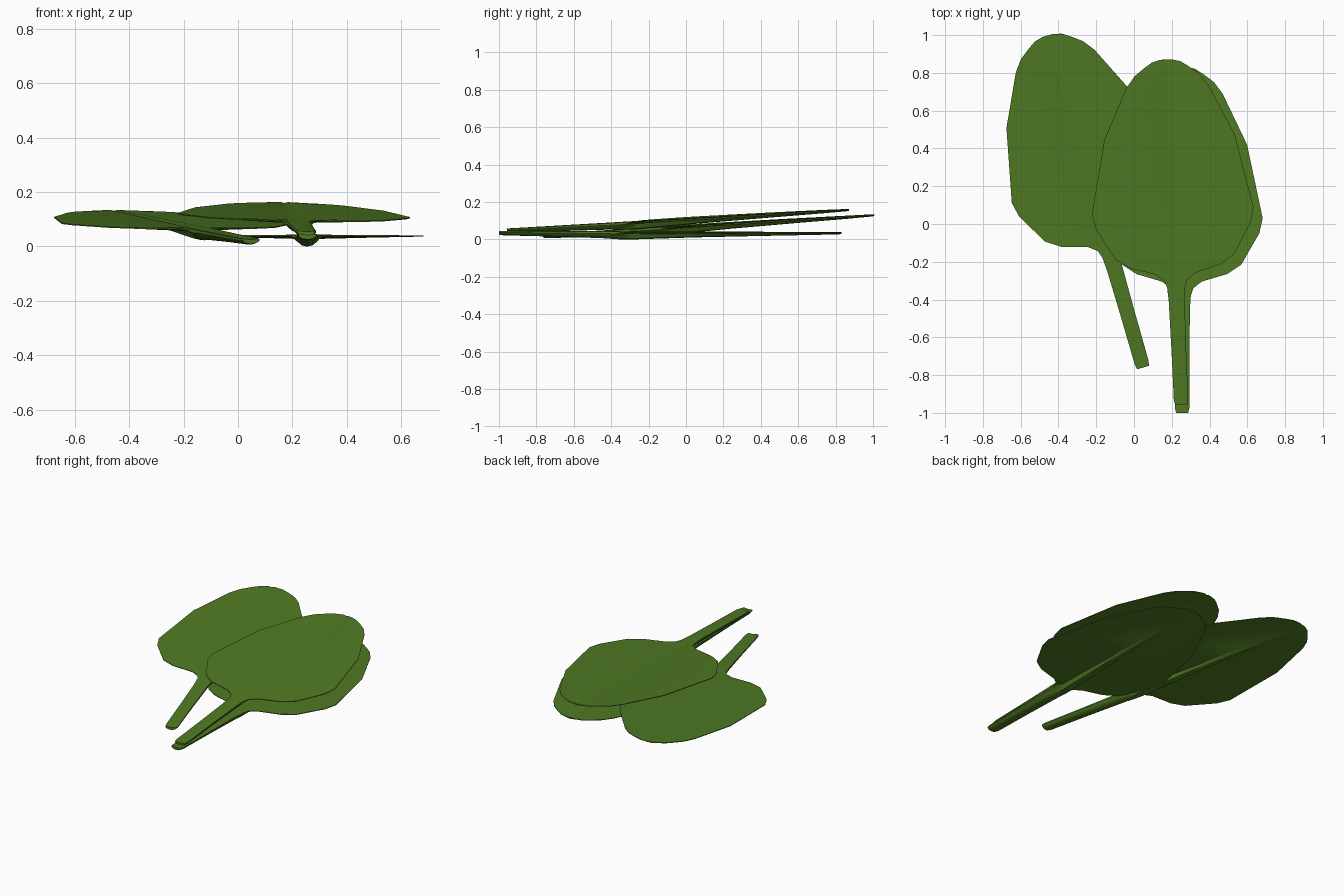
import bpy, bmesh
from math import radians
from mathutils import Matrix

if "Cube" in bpy.data.objects:
    bpy.data.objects.remove(bpy.data.objects["Cube"])

# One flat green
green = bpy.data.materials.new("leaf green")
green.diffuse_color = (0.080, 0.195, 0.017, 1)
green.use_nodes = True
green.node_tree.nodes["Principled BSDF"].inputs["Base Color"].default_value = green.diffuse_color

# Stations along the leaf: (distance from stem end, half width, midrib depth)
STATIONS = [
    (0.0, 0.032, 0.018), (0.025, 0.038, 0.022), (0.30, 0.039, 0.028),
    (0.55, 0.042, 0.035), (0.62, 0.047, 0.040), (0.66, 0.060, 0.042),
    (0.695, 0.105, 0.042), (0.735, 0.24, 0.041), (0.785, 0.315, 0.039),
    (0.95, 0.41, 0.033), (1.03, 0.428, 0.030), (1.42, 0.346, 0.020),
    (1.69, 0.217, 0.014), (1.75, 0.172, 0.012), (1.79, 0.120, 0.011),
    (1.82, 0.075, 0.010), (1.832, 0.030, 0.009),
]


def section(y, w, d):
    """Flat top with a faint groove, thin edges and a rounded rib below."""
    rib = min(0.85 * w, 0.048 - 0.018 * y)
    stem = y < 0.64
    edge = 0.3 * d if stem else 0.004
    skin = 0.6 * d if stem else min(0.011, 0.8 * d)
    half = [(rib, 0.002), (w, 0), (w, -edge), (rib, -skin), (0.6 * rib, -0.88 * d)]
    right = [(0, -0.002)] + half + [(0, -d)]
    left = [(-x, z) for x, z in reversed(half)]
    return [(x, y, z) for x, z in right + left]


def leaf(name, base, turn, pitch, roll):
    bm = bmesh.new()
    rings = [[bm.verts.new(p) for p in section(*s)] for s in STATIONS]
    n = len(rings[0])
    for a, b in zip(rings, rings[1:]):
        for i in range(n):
            j = (i + 1) % n
            bm.faces.new((a[i], a[j], b[j], b[i]))
    bm.faces.new(rings[0])
    bm.faces.new(rings[-1])
    bmesh.ops.recalc_face_normals(bm, faces=bm.faces)
    bm.transform(Matrix.Translation(base)
                 @ Matrix.Rotation(radians(turn), 4, 'Z')
                 @ Matrix.Rotation(radians(pitch), 4, 'X')
                 @ Matrix.Rotation(radians(roll), 4, 'Y'))
    mesh = bpy.data.meshes.new(name)
    bm.to_mesh(mesh)
    bm.free()
    mesh.materials.append(green)
    ob = bpy.data.objects.new(name, mesh)
    bpy.context.collection.objects.link(ob)
    bpy.ops.object.select_all(action='DESELECT')
    ob.select_set(True)
    bpy.context.view_layer.objects.active = ob
    bpy.ops.object.shade_smooth_by_angle(angle=radians(30))


# Three overlapping leaves
leaf("lower_leaf", (0.255, -1.0, 0.044), 0.1, -0.2, 0)
leaf("left_leaf", (0.048, -0.76, 0.027), 16, 3.3, 0)
leaf("upper_leaf", (0.25, -0.957, 0.056), 2.5, 3.3, 1)
